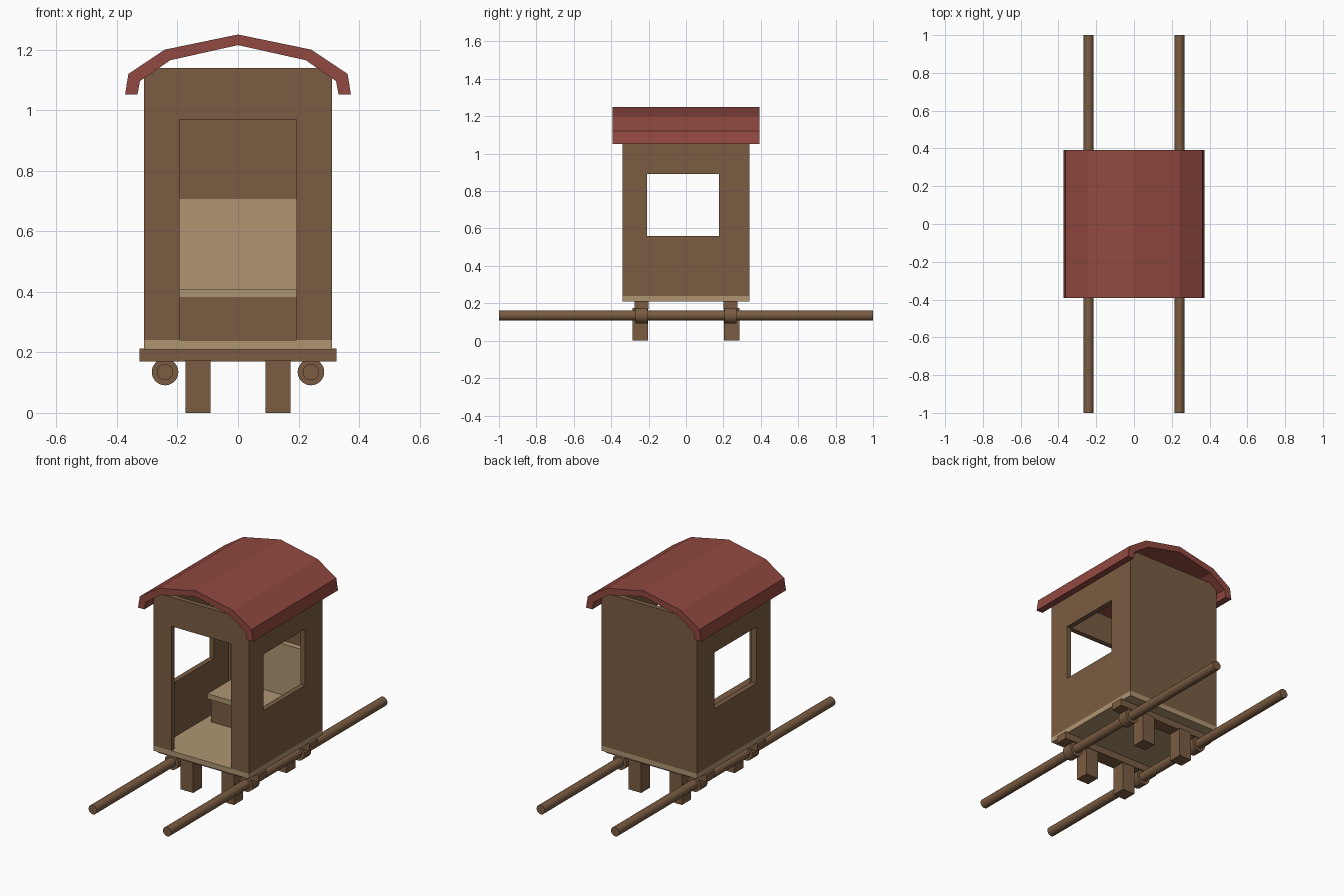
import bpy, bmesh, math

if "Cube" in bpy.data.objects:
    bpy.data.objects.remove(bpy.data.objects["Cube"])


def material(name, rgb):
    m = bpy.data.materials.new(name)
    m.diffuse_color = (*rgb, 1)
    m.use_nodes = True
    m.node_tree.nodes["Principled BSDF"].inputs["Base Color"].default_value = m.diffuse_color
    return m


BROWN = material("brown_wood", (0.195, 0.107, 0.054))
TAN = material("tan_wood", (0.43, 0.30, 0.165))
RED = material("red_roof", (0.28, 0.065, 0.050))


def add_object(name, bm, mat):
    bmesh.ops.recalc_face_normals(bm, faces=bm.faces)
    mesh = bpy.data.meshes.new(name)
    bm.to_mesh(mesh)
    bm.free()
    obj = bpy.data.objects.new(name, mesh)
    bpy.context.collection.objects.link(obj)
    mesh.materials.append(mat)
    return obj


def box(name, x, y, z, mat):
    """Box from (min, max) ranges."""
    bm = bmesh.new()
    bmesh.ops.create_cube(bm, size=1)
    for v in bm.verts:
        v.co = [r[0] + (c + 0.5) * (r[1] - r[0]) for c, r in zip(v.co, (x, y, z))]
    return add_object(name, bm, mat)


def rod(name, x, y, z, radius, length):
    """Smooth cylinder along y."""
    bpy.ops.mesh.primitive_cylinder_add(vertices=24, radius=radius, depth=length,
                                        location=(x, y, z), rotation=(math.pi / 2, 0, 0))
    obj = bpy.context.object
    obj.name = name
    obj.data.materials.append(BROWN)
    bpy.ops.object.shade_smooth_by_angle(angle=math.radians(40))


# Cabin: open-topped shell with a front door and a window through both sides
cabin = box("cabin", (-0.31, 0.31), (-0.34, 0.34), (0.24, 1.14), BROWN)
cutters = [
    box("interior_cutter", (-0.28, 0.28), (-0.31, 0.31), (0.1, 1.3), BROWN),
    box("door_cutter", (-0.193, 0.193), (-0.5, 0.0), (0.1, 0.97), BROWN),
    box("window_cutter", (-0.5, 0.5), (-0.208, 0.177), (0.56, 0.89), BROWN),
]
for cutter in cutters:
    mod = cabin.modifiers.new(cutter.name, 'BOOLEAN')
    mod.operation = 'DIFFERENCE'
    mod.solver = 'EXACT'
    mod.object = cutter
    cutter.hide_render = True
    cutter.hide_viewport = True

# Floor and bench
box("floor", (-0.31, 0.31), (-0.34, 0.34), (0.21, 0.24), TAN)
box("bench_base", (-0.23, 0.23), (0.08, 0.31), (0.24, 0.38), BROWN)
box("bench_seat", (-0.24, 0.24), (0.06, 0.31), (0.38, 0.41), TAN)
box("backrest", (-0.24, 0.24), (0.275, 0.31), (0.41, 0.71), TAN)

# Roof: faceted arch profile, extruded along y
outer = [(0.373, 1.052), (0.362, 1.12), (0.242, 1.20)]
inner = [(0.224, 1.165), (0.324, 1.096), (0.332, 1.052)]
profile = (outer + [(0, 1.25)] + [(-x, z) for x, z in reversed(outer)]
           + [(-x, z) for x, z in reversed(inner)] + [(0, 1.215)] + inner)
bm = bmesh.new()
face = bm.faces.new([bm.verts.new((x, -0.393, z)) for x, z in profile])
ext = bmesh.ops.extrude_face_region(bm, geom=[face])["geom"]
bmesh.ops.translate(bm, vec=(0, 0.786, 0),
                    verts=[g for g in ext if isinstance(g, bmesh.types.BMVert)])
add_object("roof", bm, RED)

# Undercarriage: crossbeams, legs, carrying poles and their rings
for sy, end in ((-1, "front"), (1, "back")):
    y = sy * 0.238
    box(f"{end}_crossbeam", (-0.325, 0.325), (y - 0.038, y + 0.038), (0.17, 0.213), BROWN)
    for sx, side in ((-1, "left"), (1, "right")):
        lx, ly = sx * 0.132, sy * 0.244
        box(f"{end}_{side}_leg", (lx - 0.041, lx + 0.041), (ly - 0.041, ly + 0.041),
            (0, 0.175), BROWN)
        rod(f"{end}_{side}_pole_ring", sx * 0.241, sy * 0.239, 0.135, 0.044, 0.064)
for sx, side in ((-1, "left"), (1, "right")):
    rod(f"{side}_pole", sx * 0.241, 0, 0.135, 0.027, 2.0)
